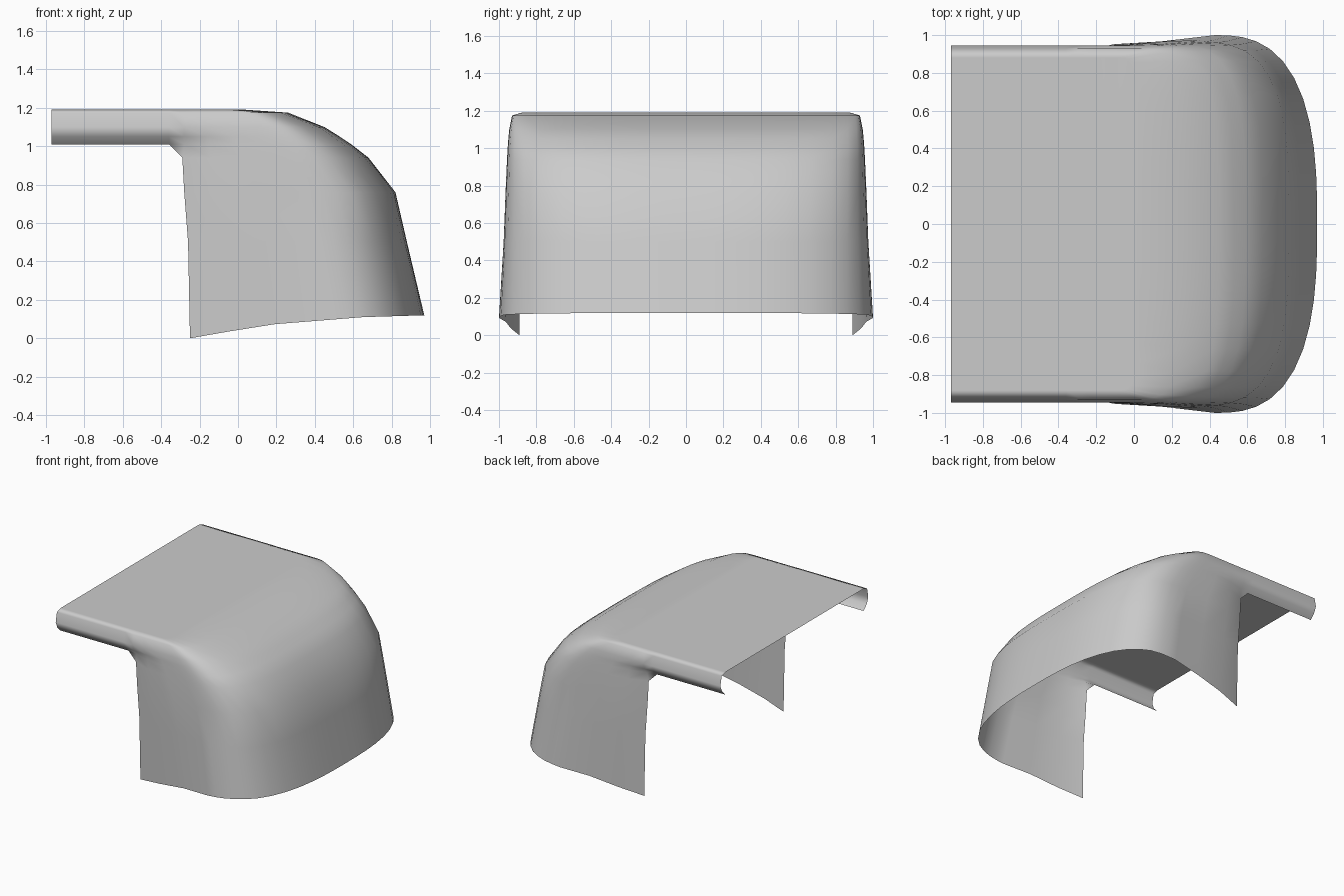
import bpy, bmesh
from math import cos, sin, pi

if "Cube" in bpy.data.objects:
    bpy.data.objects.remove(bpy.data.objects["Cube"])

# Horizontal U-shaped levels of the shell, from roof to bottom rim:
# z, front x, half width, corner start x, squareness, rear x, rear half width, ease of side
LEVELS = [
    (1.19, 0.04, 0.880, -0.10, 4.0, -0.28, 0.880, (0.4, 0.7)),
    (1.175, 0.26, 0.928, 0.00, 4.0, -0.28, 0.928, (0.4, 0.7)),
    (1.10, 0.45, 0.945, 0.08, 3.6, -0.28, 0.945, (0.4, 0.7)),
    (1.05, 0.53, 0.950, 0.12, 3.5, -0.28, 0.930, (0.6, 0.9)),
    (1.01, 0.59, 0.953, 0.15, 3.5, -0.28, 0.900, (0.7, 0.95)),
    (0.94, 0.68, 0.957, 0.20, 3.4, -0.29, 0.890, (0.8, 0.97)),
    (0.76, 0.82, 0.965, 0.30, 3.2, -0.28, 0.890, (0.82, 0.97)),
    (0.50, 0.88, 0.975, 0.36, 3.0, -0.26, 0.890, (0.75, 0.9)),
    (None, 0.97, 1.000, 0.43, 2.7, -0.25, 0.890, (0.41, 0.68)),
]
LIP_WIDTHS = [0.88, 0.93, 0.945, 0.925, 0.885]     # rolled roof edge section
RIM = [(-0.25, 0.0), (0.15, 0.07), (0.65, 0.11), (0.98, 0.12)]
STEPS = 12


def rim_height(x):
    for (x0, z0), (x1, z1) in zip(RIM, RIM[1:]):
        if x <= x1:
            return z0 + (z1 - z0) * (x - x0) / (x1 - x0)
    return RIM[-1][1]


def half_level(i):
    """Points from the rear along one side and round to the front centre."""
    z, front, width, start, n, rear, rear_w, ease = LEVELS[i]
    pts = []
    if i < len(LIP_WIDTHS):
        pts += [(-0.97, LIP_WIDTHS[i]), (-0.36, LIP_WIDTHS[i])]
    else:
        pts += [None, None]
    pts.append((rear, rear_w))
    for t, e in zip((0.3, 0.65), ease):
        pts.append((rear + (start - rear) * t, rear_w + (width - rear_w) * e))
    for k in range(STEPS + 1):
        a = pi / 2 * (1 - k / STEPS)
        c, s = max(cos(a), 0.0), max(sin(a), 0.0)
        r = (c ** n + s ** n) ** (-1 / n)
        pts.append((start + (front - start) * r * c, width * r * s))
    return [p and (p[0], p[1], rim_height(p[0]) if z is None else z) for p in pts]


bm = bmesh.new()
rows = {}
for side in (1, -1):
    rows[side] = [[p and bm.verts.new((p[0], side * p[1], p[2])) for p in half_level(i)]
                  for i in range(len(LEVELS))]

# Side walls, rounded corners and front, one half at a time
for side, grid in rows.items():
    for a, b in zip(grid, grid[1:]):
        for j in range(len(a) - 1):
            quad = [a[j], a[j + 1], b[j + 1], b[j]]
            if all(quad):
                bm.faces.new(quad)
    # Small gusset where the lip meets the wall
    k = len(LIP_WIDTHS)
    bm.faces.new([grid[k - 1][1], grid[k - 1][2], grid[k][2]])

# Flat roof between the two sides
left, right = rows[1][0], rows[-1][0]
for j in range(len(left) - 1):
    bm.faces.new([left[j], left[j + 1], right[j + 1], right[j]])

bmesh.ops.remove_doubles(bm, verts=bm.verts, dist=0.0005)
bmesh.ops.recalc_face_normals(bm, faces=bm.faces)
bm.faces.ensure_lookup_table()
roof = max(bm.faces, key=lambda f: f.calc_center_median().z)
if roof.normal.z < 0:
    bmesh.ops.reverse_faces(bm, faces=bm.faces)

mesh = bpy.data.meshes.new("hood_shell")
bm.to_mesh(mesh)
bm.free()
shell = bpy.data.objects.new("hood_shell", mesh)
bpy.context.collection.objects.link(shell)
for p in mesh.polygons:
    p.use_smooth = True
weighted = shell.modifiers.new("even_shading", 'WEIGHTED_NORMAL')
weighted.weight = 60
